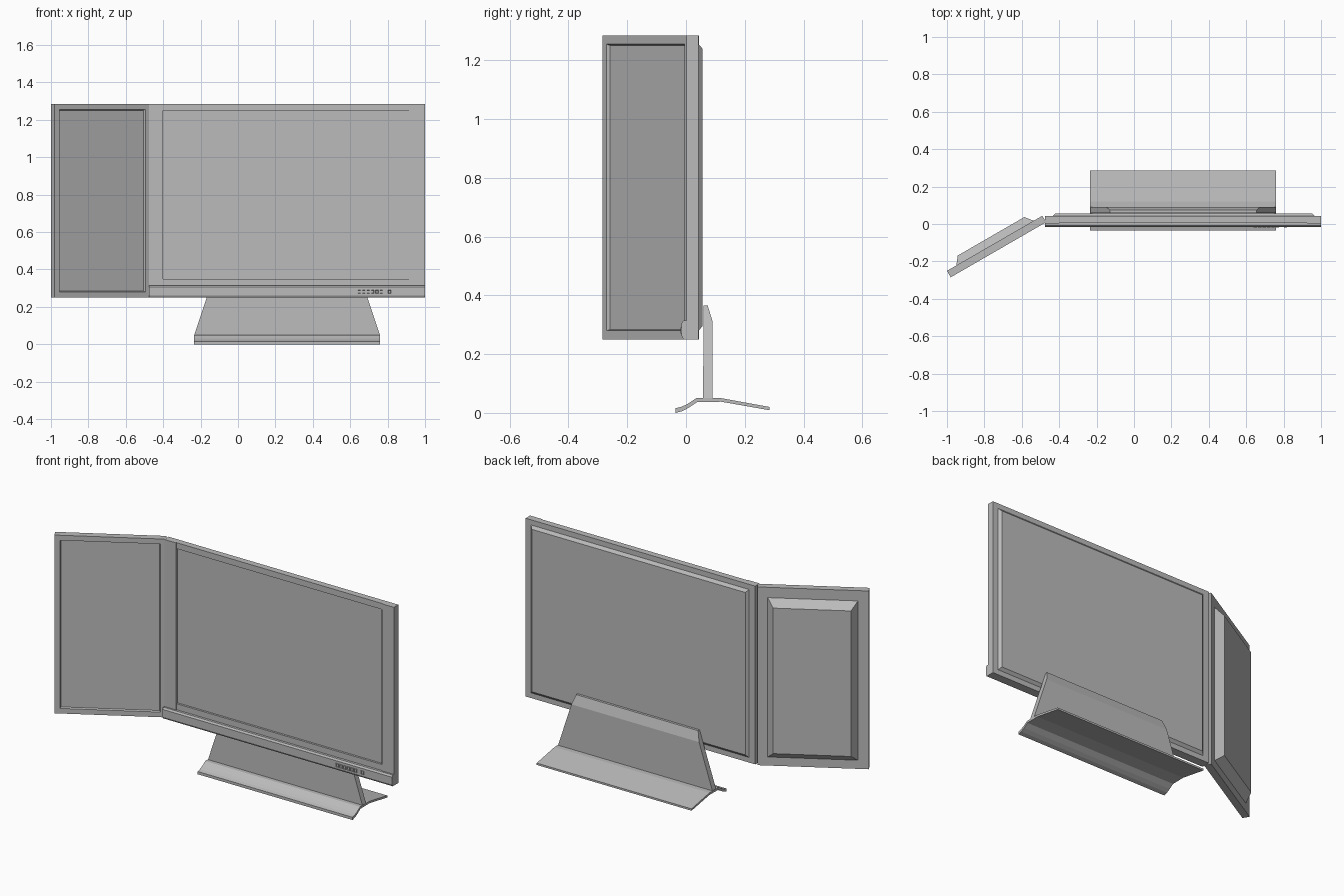
import bpy, bmesh
from math import radians
from mathutils import Matrix, Vector

if "Cube" in bpy.data.objects:
    bpy.data.objects.remove(bpy.data.objects["Cube"])

GREY = (0.5, 0.5, 0.5, 1)
mat = bpy.data.materials.new("plain grey")
mat.use_nodes = True
mat.diffuse_color = GREY
mat.node_tree.nodes["Principled BSDF"].inputs["Base Color"].default_value = GREY


def finish(name, bm, matrix=None):
    bmesh.ops.recalc_face_normals(bm, faces=bm.faces)
    me = bpy.data.meshes.new(name)
    bm.to_mesh(me)
    bm.free()
    me.materials.append(mat)
    ob = bpy.data.objects.new(name, me)
    bpy.context.scene.collection.objects.link(ob)
    if matrix:
        ob.matrix_world = matrix
    return ob


def block(x, y, z):
    """Mesh box from three (low, high) ranges."""
    bm = bmesh.new()
    bmesh.ops.create_cube(bm, size=1)
    for v in bm.verts:
        v.co = Vector([r[0] if c < 0 else r[1] for r, c in zip((x, y, z), v.co)])
    return bm


def box(name, x, y, z):
    return finish(name, block(x, y, z))


def side(bm, sign):
    """Front (-1) or back (+1) face of a box."""
    return max(bm.faces, key=lambda f: f.calc_center_median().y * sign)


def recess(bm, margin, depth, slope):
    """Sink a bevelled panel into the front face."""
    face = side(bm, -1)
    bmesh.ops.inset_individual(bm, faces=[face], thickness=margin)
    bmesh.ops.inset_individual(bm, faces=[face], thickness=slope)
    bmesh.ops.translate(bm, verts=face.verts, vec=(0, depth, 0))


def raised_plate(name, x, y, z, shrink_x, shrink_z, matrix=None):
    """Box whose back face is smaller than its base."""
    bm = block(x, y, z)
    cx, cz = sum(x) / 2, sum(z) / 2
    for v in side(bm, 1).verts:
        v.co.x += shrink_x if v.co.x < cx else -shrink_x
        v.co.z += shrink_z if v.co.z < cz else -shrink_z
    return finish(name, bm, matrix)


def extrude_profile(name, points, x0, x1):
    """Sweep a (y, z) outline along x."""
    bm = bmesh.new()
    face = bm.faces.new([bm.verts.new((x0, y, z)) for y, z in points])
    new = bmesh.ops.extrude_face_region(bm, geom=[face])["geom"]
    verts = [g for g in new if isinstance(g, bmesh.types.BMVert)]
    bmesh.ops.translate(bm, verts=verts, vec=(x1 - x0, 0, 0))
    return bm


# Main display: case, side columns, rails and sunken screen
BACK = 0.043
box("left_column", (0.925, 1.0), (0.002, BACK), (0.25, 1.285))
box("right_column", (-0.475, -0.4), (0.002, BACK), (0.25, 1.285))
box("top_rail", (-0.4, 0.925), (0.006, BACK), (1.25, 1.285))
box("bottom_rail", (-0.4, 0.925), (0.006, BACK), (0.25, 0.35))
box("screen_edge", (0.915, 0.925), (0.01, BACK), (0.35, 1.25))
box("screen", (-0.4, 0.915), (0.018, BACK), (0.35, 1.25))
raised_plate("back_cover", (-0.435, 0.965), (BACK, 0.057), (0.28, 1.255), 0.014, 0.016)

# Protruding control bar with buttons
bar = [(0.03, 0.25), (-0.008, 0.25), (-0.015, 0.262), (-0.015, 0.305),
       (-0.008, 0.315), (0.03, 0.315)]
finish("control_bar", extrude_profile("control_bar", bar, -0.475, 1.0))
for i in range(7):
    x = 0.64 + i * 0.0235 + (0.02 if i == 6 else 0)
    bm = block((x, x + 0.018), (-0.019, -0.014), (0.27, 0.291))
    recess(bm, 0.003, 0.004, 0.001)
    finish("button_%d" % (i + 1), bm)

# Angled side panel with a sunken front and raised back
wing = Matrix.Translation((-0.98, -0.285, 0)) @ Matrix.Rotation(radians(30), 4, "Z")
bm = block((0, 0.589), (0, 0.04), (0.25, 1.285))
recess(bm, 0.042, 0.01, 0.006)
finish("side_panel", bm, wing)
raised_plate("side_panel_back", (0.058, 0.535), (0.04, 0.082), (0.3, 1.225),
             0.033, 0.04, wing)

# Stand: curved foot and tapering upright
foot = [(-0.035, 0.0), (-0.035, 0.016), (-0.015, 0.021), (0.005, 0.03),
        (0.035, 0.05), (0.12, 0.05), (0.285, 0.02), (0.285, 0.009),
        (0.12, 0.038), (0.038, 0.037), (0.01, 0.018), (-0.012, 0.006)]
finish("stand_foot", extrude_profile("stand_foot", foot, -0.235, 0.76))
post = [(0.058, 0.045), (0.091, 0.045), (0.091, 0.31), (0.074, 0.365), (0.06, 0.365)]
bm = extrude_profile("stand_post", post, -0.235, 0.76)
for v in bm.verts:
    inset = (v.co.z - 0.045) * 0.33
    v.co.x += inset if v.co.x < 0.26 else -inset
finish("stand_post", bm)
